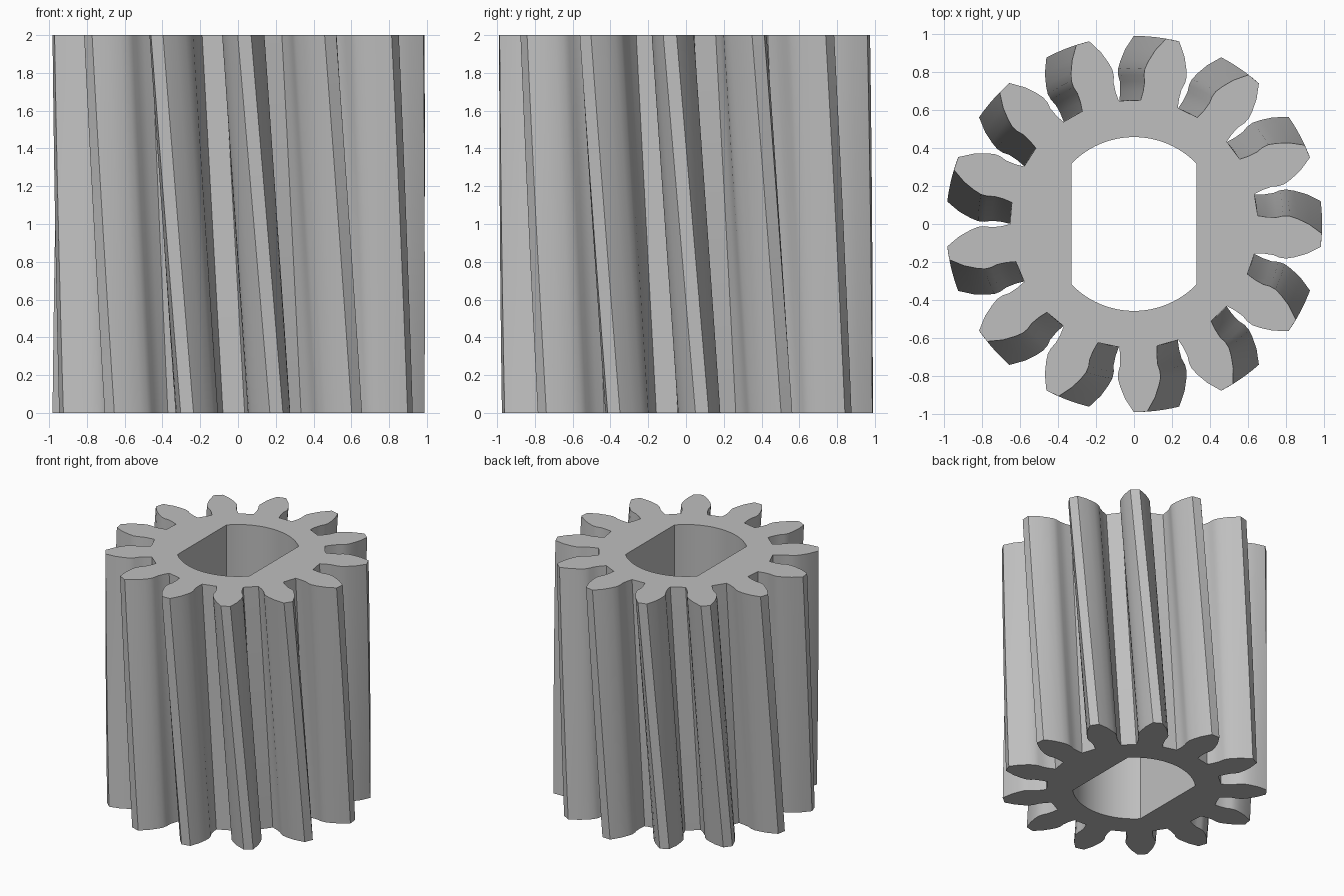
import bpy
import bmesh
from math import radians, sin, cos, acos, pi, tau

if "Cube" in bpy.data.objects:
    bpy.data.objects.remove(bpy.data.objects["Cube"], do_unlink=True)

TEETH = 13
HEIGHT = 2.0
TWIST = radians(4.95)      # half of the total helix twist
SLICES = 8
BORE_RADIUS = 0.457
BORE_FLAT = 0.328          # distance of the bore's flat sides from the axis

# Half tooth: radius and half-angle in degrees, root to tip
FLANK = [(0.652, 8.8), (0.70, 7.9), (0.75, 7.6), (0.785, 8.05),
         (0.82, 7.85), (0.86, 6.8), (0.92, 4.9), (0.989, 2.05)]


def gear_outline():
    """Polar points of the toothed outline, counterclockwise."""
    points = []
    for i in range(TEETH):
        centre = tau * i / TEETH
        points += [(r, centre - radians(a)) for r, a in FLANK]
        points += [(r, centre + radians(a)) for r, a in reversed(FLANK)]
    return points


def bore_outline(steps=24):
    """Polar points of the double-flat bore: two arcs joined by straight sides."""
    start = acos(BORE_FLAT / BORE_RADIUS)
    sweep = pi - 2 * start
    return [(BORE_RADIUS, side + start + sweep * k / steps)
            for side in (0, pi) for k in range(steps + 1)]


def add_ring(bm, outline, z, turn=0.0):
    return [bm.verts.new((r * cos(a + turn), r * sin(a + turn), z)) for r, a in outline]


def bridge(bm, low, high):
    n = len(low)
    for i in range(n):
        j = (i + 1) % n
        bm.faces.new((low[i], low[j], high[j], high[i]))


def ring_edges(bm, ring):
    return [bm.edges.get((ring[i - 1], ring[i])) for i in range(len(ring))]


bm = bmesh.new()

# Helical toothed wall
outer = []
for s in range(SLICES + 1):
    t = s / SLICES
    outer.append(add_ring(bm, gear_outline(), HEIGHT * t, TWIST * (1 - 2 * t)))
for low, high in zip(outer, outer[1:]):
    bridge(bm, low, high)

# Straight bore wall
bore = [add_ring(bm, bore_outline(), z) for z in (0, HEIGHT)]
bridge(bm, *bore)

# End faces with the bore left open
for rim, hole, up in ((outer[0], bore[0], -1), (outer[-1], bore[1], 1)):
    bmesh.ops.triangle_fill(bm, edges=ring_edges(bm, rim) + ring_edges(bm, hole),
                            use_beauty=True, normal=(0, 0, up))

bmesh.ops.recalc_face_normals(bm, faces=bm.faces)
mesh = bpy.data.meshes.new("helical_gear")
bm.to_mesh(mesh)
bm.free()

gear = bpy.data.objects.new("helical_gear", mesh)
bpy.context.collection.objects.link(gear)

# Plain grey material
grey = bpy.data.materials.new("light_grey")
grey.use_nodes = True
colour = (0.52, 0.52, 0.52, 1)
grey.diffuse_color = colour
grey.node_tree.nodes["Principled BSDF"].inputs["Base Color"].default_value = colour
mesh.materials.append(grey)

# Smooth flanks, sharp tips, roots and rims
bpy.ops.object.select_all(action="DESELECT")
gear.select_set(True)
bpy.context.view_layer.objects.active = gear
bpy.ops.object.shade_smooth_by_angle(angle=radians(30))
